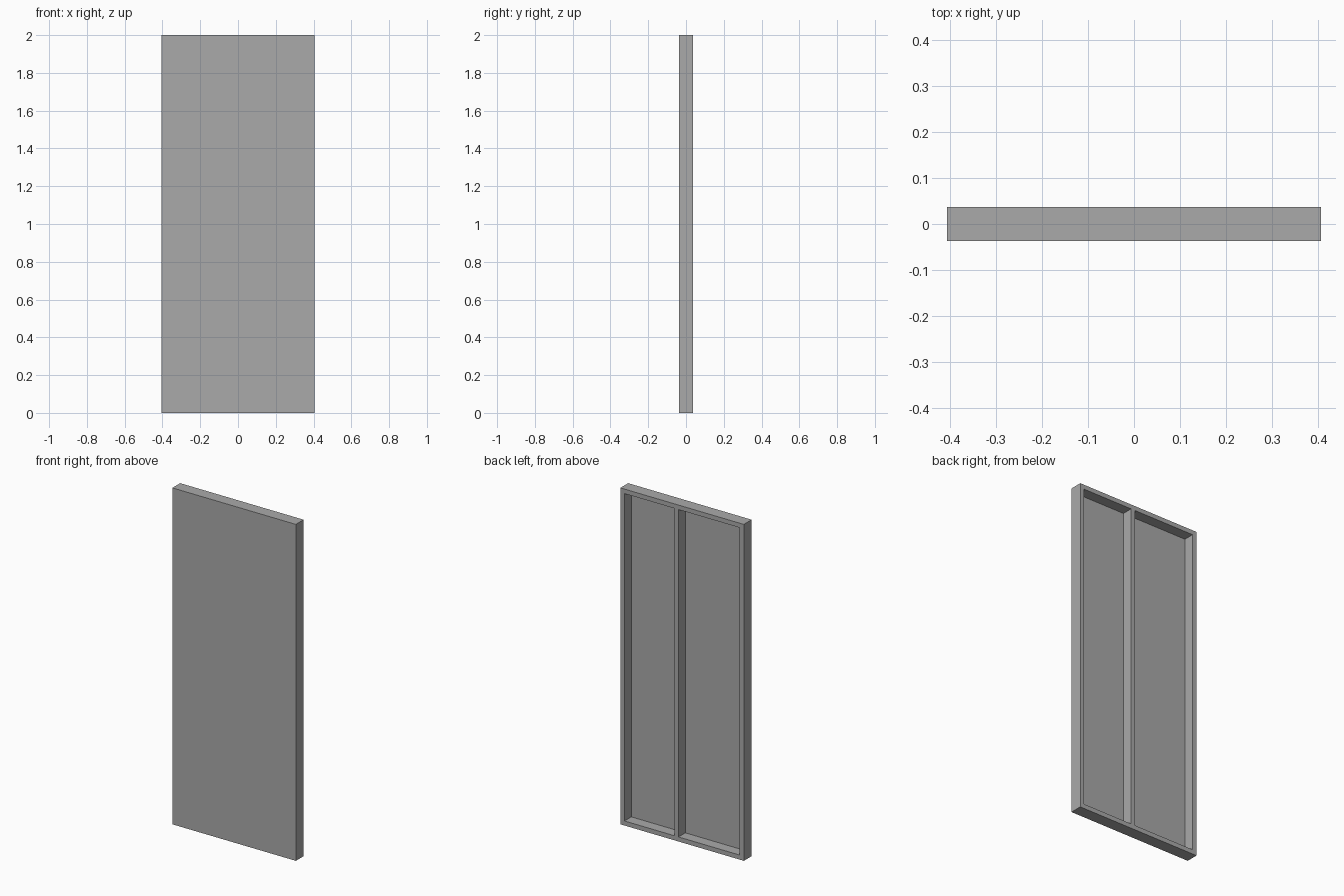
import bpy

cube = bpy.data.objects.get("Cube")
if cube:
    bpy.data.objects.remove(cube, do_unlink=True)

# Overall wall panel sizes
WIDTH, DEPTH, HEIGHT = 0.812, 0.073, 2.0
SHEET = 0.009            # front sheathing thickness
STUD = 0.027             # stud and plate thickness
DIVIDER_X = 0.037        # off-centre middle stud

grey = bpy.data.materials.new("plain grey")
grey.use_nodes = True
colour = (0.4, 0.4, 0.4, 1)
grey.diffuse_color = colour
grey.node_tree.nodes["Principled BSDF"].inputs["Base Color"].default_value = colour


def box(name, centre, size):
    bpy.ops.mesh.primitive_cube_add(size=1, location=centre)
    obj = bpy.context.object
    obj.name = name
    obj.scale = size
    bpy.ops.object.transform_apply(location=False, rotation=False, scale=True)
    obj.data.materials.append(grey)
    return obj


# Front sheet
box("front_sheet", (0, (SHEET - DEPTH) / 2, HEIGHT / 2), (WIDTH, SHEET, HEIGHT))

# Frame behind the sheet
frame_depth = DEPTH - SHEET
frame_y = SHEET / 2
for name, z in (("bottom_plate", STUD / 2), ("top_plate", HEIGHT - STUD / 2)):
    box(name, (0, frame_y, z), (WIDTH, frame_depth, STUD))

edge_x = (WIDTH - STUD) / 2
for name, x in (("right_stud", -edge_x), ("middle_stud", DIVIDER_X), ("left_stud", edge_x)):
    box(name, (x, frame_y, HEIGHT / 2), (STUD, frame_depth, HEIGHT - 2 * STUD))
